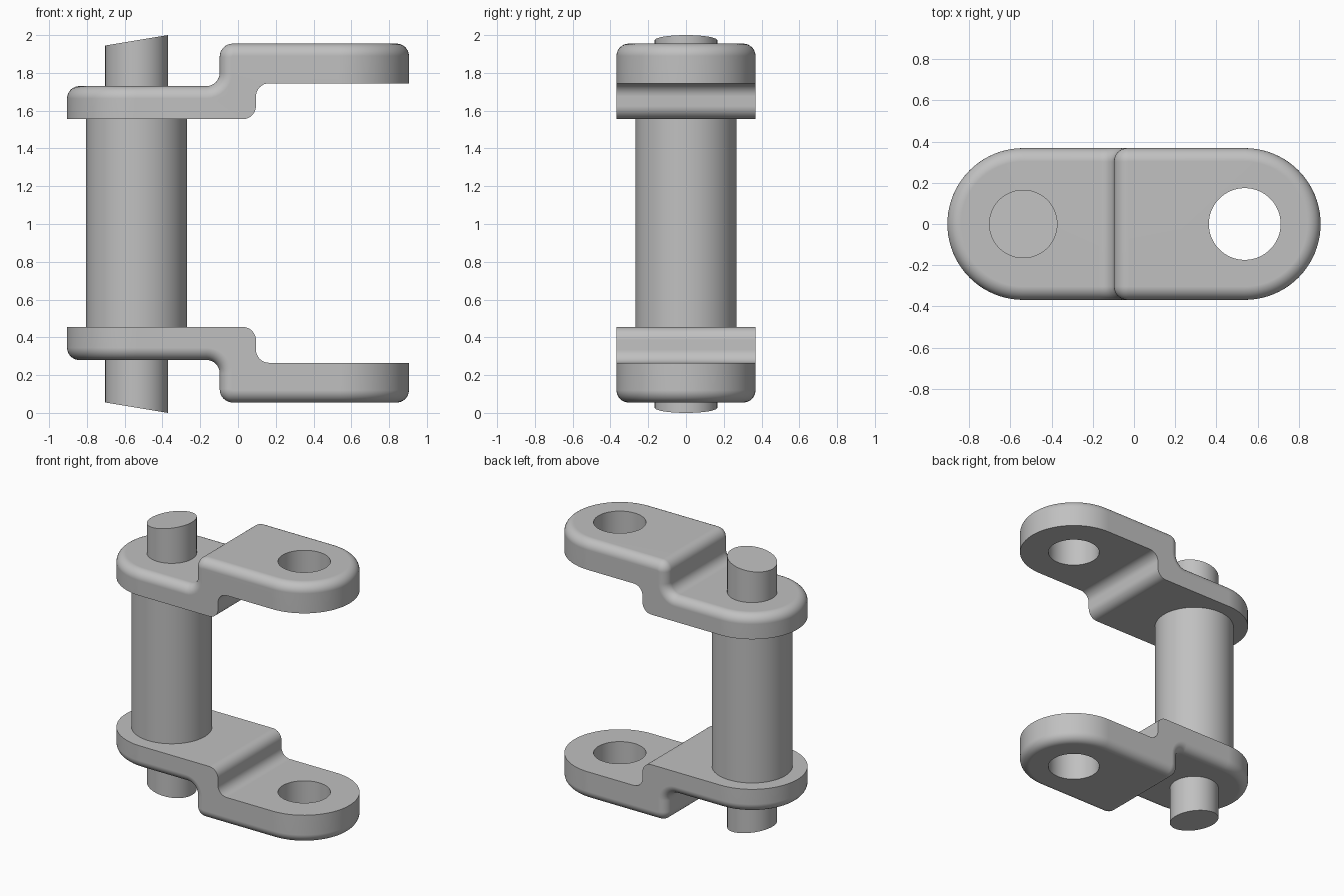
import bpy
import bmesh
from math import pi, sin, cos, radians

cube = bpy.data.objects.get("Cube")
if cube:
    bpy.data.objects.remove(cube, do_unlink=True)

MID = 1.0        # height of the mirror plane
AXLE = 0.537     # distance of both axles from the centre
R = 0.368        # half width and end radius of a plate
FILLET = 0.07

steel = bpy.data.materials.new("light_grey_steel")
steel.use_nodes = True
grey = (0.53, 0.53, 0.53, 1)
steel.diffuse_color = grey
steel.node_tree.nodes["Principled BSDF"].inputs["Base Color"].default_value = grey


def finish(obj):
    obj.data.materials.clear()
    obj.data.materials.append(steel)
    bpy.ops.object.select_all(action="DESELECT")
    obj.select_set(True)
    bpy.context.view_layer.objects.active = obj
    bpy.ops.object.shade_smooth_by_angle(angle=radians(35))
    weighted = obj.modifiers.new("even_shading", "WEIGHTED_NORMAL")
    weighted.keep_sharp = True


def cylinder(name, x, radius, low, high):
    bpy.ops.mesh.primitive_cylinder_add(
        vertices=96, radius=radius, depth=high - low, location=(x, 0, (low + high) / 2))
    obj = bpy.context.object
    obj.name = name
    return obj


def arc(cx, cy, radius, start, end, steps):
    angles = [start + (end - start) * i / steps for i in range(steps + 1)]
    return [(cx + radius * cos(a), cy + radius * sin(a)) for a in angles]


def step_path(x, low, high):
    """Rounded step in side view, rising from low to high at x."""
    r = FILLET
    return (arc(x - r, low + r, r, -pi / 2, 0, 8)
            + arc(x + r, high - r, r, pi, pi / 2, 8))


def plate(name, flip):
    bm = bmesh.new()

    def vert(x, y, z):
        return bm.verts.new((x, y, 2 * MID + 0.01 - z if flip else z))

    def skin(x, low, high):
        """One stepped sheet with round ends."""
        path = step_path(x, low, high)
        left = [vert(px, py, low) for px, py in arc(-AXLE, 0, R, pi / 2, 3 * pi / 2, 40)]
        right = [vert(px, py, high) for px, py in arc(AXLE, 0, R, -pi / 2, pi / 2, 40)]
        front = [vert(px, -R, pz) for px, pz in path]
        back = [vert(px, R, pz) for px, pz in path]
        bm.faces.new(left + [front[0], back[0]])
        bm.faces.new([front[-1]] + right + [back[-1]])
        for i in range(len(path) - 1):
            bm.faces.new((front[i], front[i + 1], back[i + 1], back[i]))
        return left, [left[-1]] + front + [right[0]], right, [right[-1]] + back[::-1] + [left[0]]

    outer = skin(-0.097, 1.73, 1.955)
    inner = skin(0.095, 1.555, 1.745)

    # Walls: quads round the ends, one flat face on each side
    for k in (0, 2):
        a, b = outer[k], inner[k]
        for i in range(len(a) - 1):
            bm.faces.new((a[i], a[i + 1], b[i + 1], b[i]))
    for k in (1, 3):
        bm.faces.new(outer[k] + inner[k][::-1])
    bmesh.ops.recalc_face_normals(bm, faces=bm.faces[:])

    # Round the outer rim
    rim = [bm.edges.get((a, b)) for part in outer for a, b in zip(part, part[1:])]
    bmesh.ops.bevel(bm, geom=rim, offset=0.065, offset_type="OFFSET", segments=8,
                    profile=0.5, affect="EDGES", clamp_overlap=False)
    mesh = bpy.data.meshes.new(name)
    bm.to_mesh(mesh)
    bm.free()
    obj = bpy.data.objects.new(name, mesh)
    bpy.context.collection.objects.link(obj)

    # Open the axle hole
    cutter = cylinder("hole_cutter", AXLE, 0.174, -0.5, 2.5)
    cutter.hide_render = True
    cut = obj.modifiers.new("hole", "BOOLEAN")
    cut.operation = "DIFFERENCE"
    cut.solver = "EXACT"
    cut.object = cutter
    bpy.context.view_layer.objects.active = obj
    bpy.ops.object.modifier_apply(modifier=cut.name)
    bpy.data.objects.remove(cutter, do_unlink=True)
    finish(obj)


plate("upper_plate", False)
plate("lower_plate", True)

# Roller between the plates
finish(cylinder("roller", -AXLE, 0.268, 0.455, 1.555))

# Pin with slanted ends
pin = cylinder("pin", -AXLE, 0.166, 0, 2)
for v in pin.data.vertices:
    inset = (0.166 - v.co.x) * 0.167
    v.co.z += -inset if v.co.z > 0 else inset
finish(pin)
